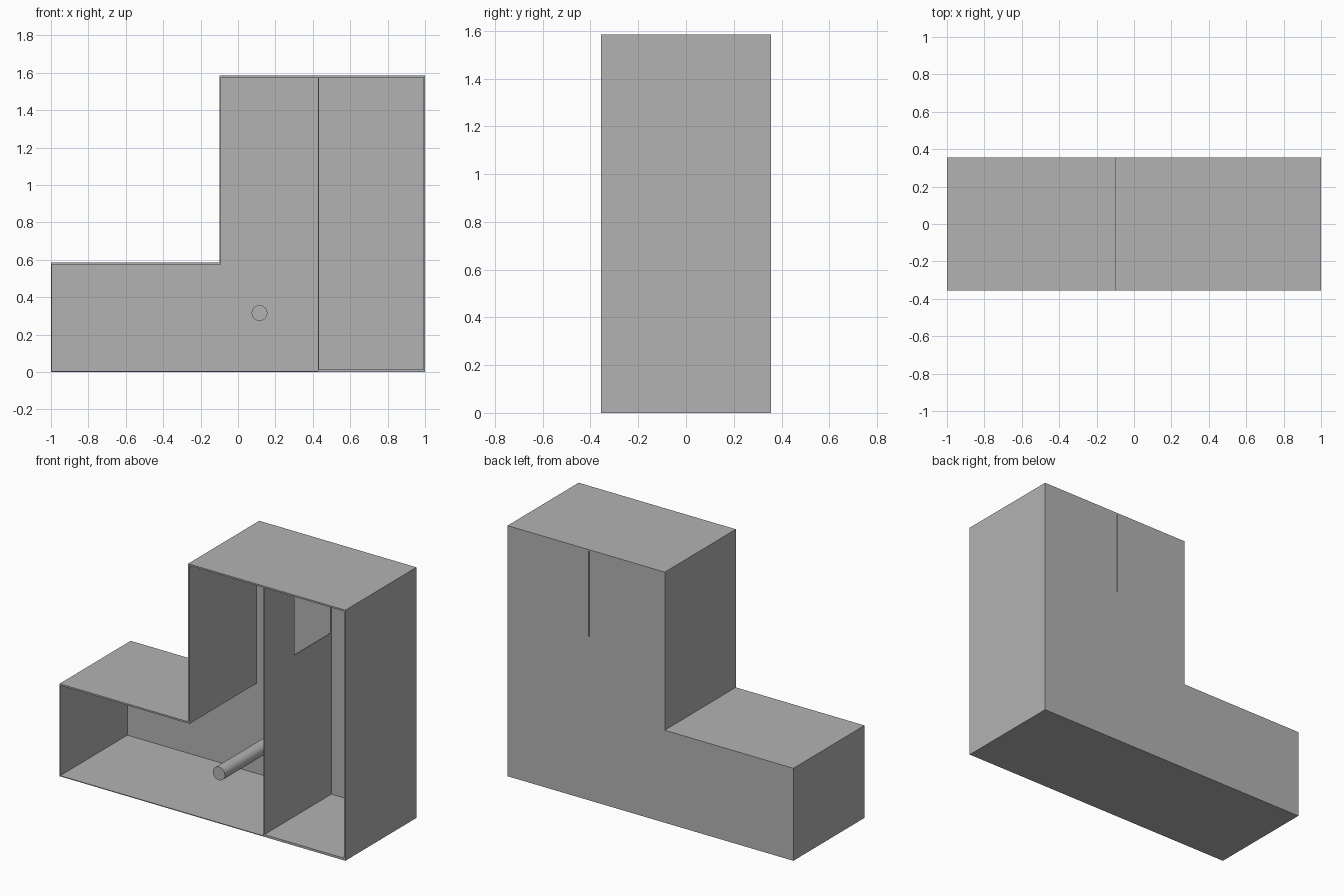
import bpy
import bmesh
from mathutils import Vector

cube = bpy.data.objects.get("Cube")
if cube:
    bpy.data.objects.remove(cube, do_unlink=True)

# Single plain material
grey = bpy.data.materials.new("plain grey")
grey.use_nodes = True
grey.diffuse_color = (0.45, 0.45, 0.45, 1)
grey.node_tree.nodes["Principled BSDF"].inputs["Base Color"].default_value = grey.diffuse_color

# Overall dimensions
L, D, H = 1.0, 0.355, 1.585
STEP_X, STEP_Z = -0.10, 0.585
DIV_X, BACK = 0.428, 0.04
NOTCH_Z, NOTCH_Y = 1.035, -0.053
INNER = D - BACK


def prism(name, points, offset):
    """Extrude a flat outline along an offset vector."""
    bm = bmesh.new()
    face = bm.faces.new([bm.verts.new(p) for p in points])
    result = bmesh.ops.extrude_face_region(bm, geom=[face], use_keep_orig=True)
    verts = [v for v in result["geom"] if isinstance(v, bmesh.types.BMVert)]
    bmesh.ops.translate(bm, verts=verts, vec=Vector(offset))
    bmesh.ops.recalc_face_normals(bm, faces=bm.faces)
    mesh = bpy.data.meshes.new(name)
    bm.to_mesh(mesh)
    bm.free()
    mesh.materials.append(grey)
    obj = bpy.data.objects.new(name, mesh)
    bpy.context.collection.objects.link(obj)
    return obj


def panel(name, x0, x1, z0, z1):
    """Board running from the open front to the back."""
    outline = [(x0, -D, z0), (x1, -D, z0), (x1, -D, z1), (x0, -D, z1)]
    return prism(name, outline, (0, 2 * D, 0))


# Outer shell boards, open at the front
panel("floor", -L, DIV_X, 0, 0.005)
panel("compartment_floor", DIV_X, L, 0, 0.014)
panel("low_end_wall", -L, -L + 0.005, 0.005, STEP_Z)
panel("low_roof", -L, STEP_X, STEP_Z - 0.01, STEP_Z)
panel("step_wall", STEP_X, STEP_X + 0.01, STEP_Z - 0.01, H - 0.01)
panel("tall_roof", STEP_X, L, H - 0.01, H)
panel("tall_end_wall", L - 0.008, L, 0.014, H - 0.01)

# Stepped back board with a narrow slot behind the divider
T = 0.004
back_outline = [
    (-L + T, 0.004), (L - T, 0.004), (L - T, H - T),
    (DIV_X + T, H - T), (DIV_X + T, NOTCH_Z),
    (DIV_X, NOTCH_Z), (DIV_X, H - T),
    (STEP_X + T, H - T), (STEP_X + T, STEP_Z - T), (-L + T, STEP_Z - T),
]
prism("back_wall", [(x, INNER, z) for x, z in back_outline], (0, BACK, 0))

# Divider with its upper rear corner cut away
divider_outline = [
    (-D, 0.002), (INNER, 0.002), (INNER, NOTCH_Z),
    (NOTCH_Y, NOTCH_Z), (NOTCH_Y, H - T), (-D, H - T),
]
prism("divider", [(DIV_X, y, z) for y, z in divider_outline], (0.005, 0, 0))

# Round rod from the back wall to the front plane
bpy.ops.mesh.primitive_cylinder_add(
    vertices=32, radius=0.042, depth=INNER + D,
    location=(0.115, (INNER - D) / 2, 0.315), rotation=(1.570796, 0, 0))
rod = bpy.context.object
rod.name = "rod"
rod.data.materials.append(grey)
bpy.ops.object.shade_smooth_by_angle()
